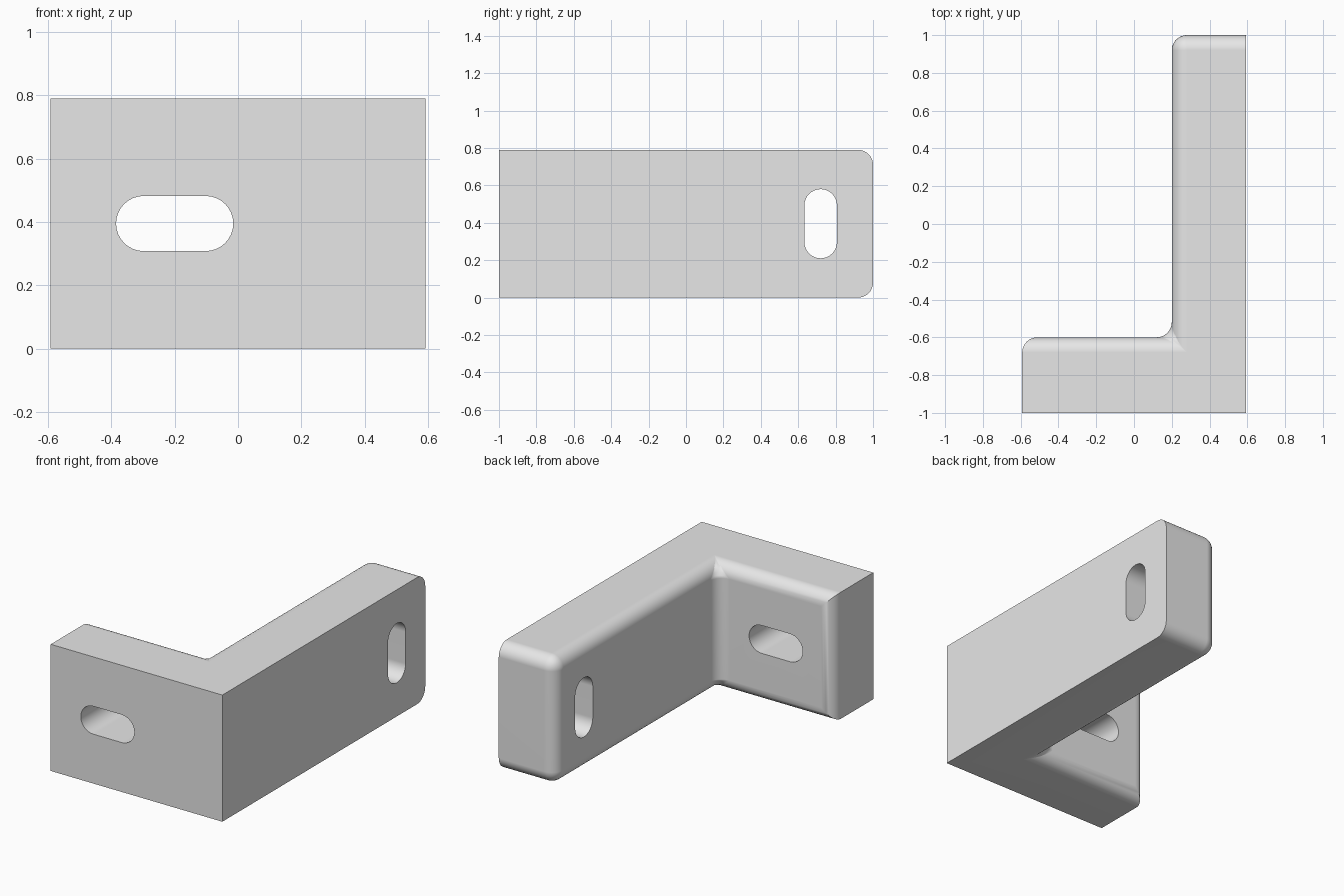
import bpy
import bmesh
import math

cube = bpy.data.objects.get("Cube")
if cube:
    bpy.data.objects.remove(cube, do_unlink=True)

HALF_X, HEIGHT, RADIUS = 0.592, 0.79, 0.08
STEP_X, STEP_Y = 0.2, -0.6

grey = bpy.data.materials.new("light_grey")
grey.use_nodes = True
grey.diffuse_color = (0.8, 0.8, 0.8, 1)
grey.node_tree.nodes["Principled BSDF"].inputs["Base Color"].default_value = (0.8, 0.8, 0.8, 1)


def extrude_outline(name, points, direction):
    """Solid made by extruding a closed outline of 3D points."""
    bm = bmesh.new()
    face = bm.faces.new([bm.verts.new(p) for p in points])
    result = bmesh.ops.extrude_face_region(bm, geom=[face], use_keep_orig=True)
    moved = [v for v in result["geom"] if isinstance(v, bmesh.types.BMVert)]
    bmesh.ops.translate(bm, verts=moved, vec=direction)
    bmesh.ops.recalc_face_normals(bm, faces=bm.faces)
    mesh = bpy.data.meshes.new(name)
    bm.to_mesh(mesh)
    bm.free()
    obj = bpy.data.objects.new(name, mesh)
    bpy.context.collection.objects.link(obj)
    mesh.materials.append(grey)
    return obj


def slot_outline(half_straight=0.098, radius=0.087, steps=16):
    """Stadium shape, long in its first coordinate."""
    points = []
    for side in (1, -1):
        for i in range(steps + 1):
            a = math.pi * (i / steps - 0.5)
            points.append((side * (half_straight + radius * math.cos(a)),
                           side * radius * math.sin(a)))
    return points


# L-shaped bracket body
outline = [(-HALF_X, -1), (HALF_X, -1), (HALF_X, 1), (STEP_X, 1),
           (STEP_X, STEP_Y), (-HALF_X, STEP_Y)]
bracket = extrude_outline("angle_bracket", [(x, y, 0) for x, y in outline], (0, 0, HEIGHT))

# Round the inner side and the far end, leaving the outer faces sharp
bm = bmesh.new()
bm.from_mesh(bracket.data)
rounded = [e for e in bm.edges
           if all(v.co.y > -0.9 for v in e.verts)
           and not all(v.co.x > 0.5 for v in e.verts)]
bmesh.ops.bevel(bm, geom=rounded, offset=RADIUS, offset_type='OFFSET', segments=8,
                profile=0.5, affect='EDGES', clamp_overlap=True)
bm.to_mesh(bracket.data)
bm.free()

# Slotted holes: horizontal in the short arm, vertical in the long arm
mid = HEIGHT / 2
cutters = [
    extrude_outline("short_arm_slot_cutter",
                    [(-0.2 + u, -1.2, mid + v) for u, v in slot_outline()], (0, 0.9, 0)),
    extrude_outline("long_arm_slot_cutter",
                    [(0, 0.72 + v, mid + u) for u, v in slot_outline()], (0.9, 0, 0)),
]
bpy.ops.object.select_all(action='DESELECT')
bpy.context.view_layer.objects.active = bracket
bracket.select_set(True)
for cutter in cutters:
    cutter.hide_render = True
    cut = bracket.modifiers.new("slot", 'BOOLEAN')
    cut.operation = 'DIFFERENCE'
    cut.solver = 'EXACT'
    cut.object = cutter
    bpy.ops.object.modifier_apply(modifier=cut.name)
    bpy.data.objects.remove(cutter, do_unlink=True)

# Smooth rounds, crisp outer edges and flat large faces
bpy.ops.object.shade_smooth_by_angle(angle=math.radians(30))
weighted = bracket.modifiers.new("flat_faces", 'WEIGHTED_NORMAL')
weighted.keep_sharp = True
